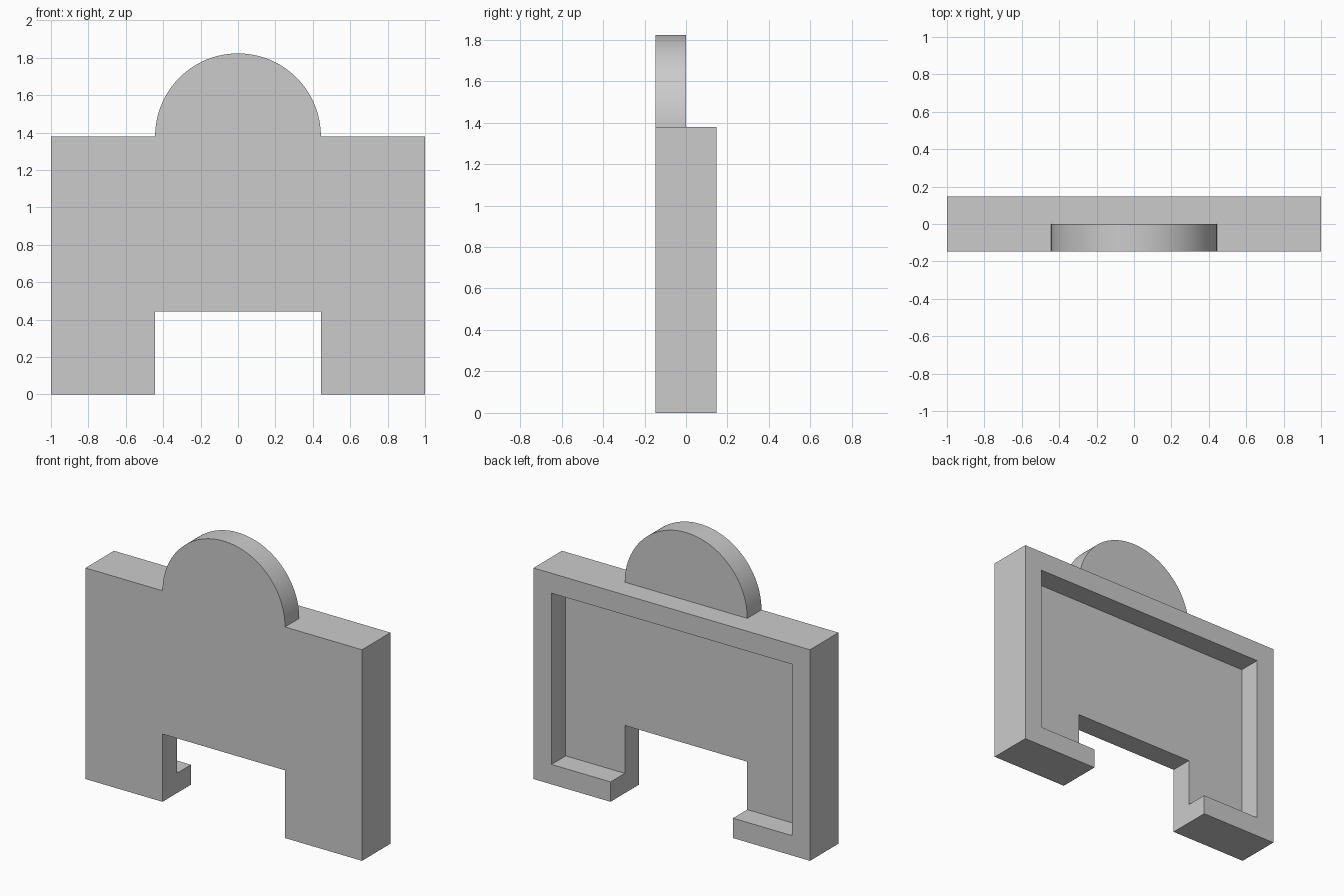
import bpy, bmesh, math

cube = bpy.data.objects.get("Cube")
if cube:
    bpy.data.objects.remove(cube, do_unlink=True)

HALF_W, HALF_D = 1.0, 0.147     # overall half width and half depth
TOP, R, RIM = 1.38, 0.443, 0.13  # shoulder height, arch radius, rim width

grey = bpy.data.materials.new("plain grey")
grey.use_nodes = True
colour = (0.6, 0.6, 0.6, 1)
grey.diffuse_color = colour
grey.node_tree.nodes["Principled BSDF"].inputs["Base Color"].default_value = colour


def extrude_profile(name, points, y0, y1):
    """Solid from an x-z outline, extruded along y."""
    bm = bmesh.new()
    face = bm.faces.new([bm.verts.new((x, y0, z)) for x, z in points])
    new = bmesh.ops.extrude_face_region(bm, geom=[face])["geom"]
    verts = [v for v in new if isinstance(v, bmesh.types.BMVert)]
    bmesh.ops.translate(bm, verts=verts, vec=(0, y1 - y0, 0))
    bmesh.ops.recalc_face_normals(bm, faces=bm.faces)
    mesh = bpy.data.meshes.new(name)
    bm.to_mesh(mesh)
    bm.free()
    mesh.materials.append(grey)
    obj = bpy.data.objects.new(name, mesh)
    bpy.context.collection.objects.link(obj)
    return obj


def rectangle(half, z0, z1):
    return [(-half, z0), (half, z0), (half, z1), (-half, z1)]


def cut(obj, cutter):
    """Subtract the cutter, then remove it."""
    cutter.hide_render = True
    mod = obj.modifiers.new("cut", "BOOLEAN")
    mod.operation, mod.solver, mod.object = "DIFFERENCE", "EXACT", cutter
    bpy.ops.object.select_all(action="DESELECT")
    obj.select_set(True)
    bpy.context.view_layer.objects.active = obj
    bpy.ops.object.modifier_apply(modifier=mod.name)
    bpy.data.objects.remove(cutter, do_unlink=True)


# Gate outline with a doorway below and a round arch on top
steps = 64
arch = [(R * math.cos(math.pi * i / steps), TOP + R * math.sin(math.pi * i / steps))
        for i in range(steps + 1)]
outline = ([(-HALF_W, 0), (-R, 0), (-R, R), (R, R), (R, 0), (HALF_W, 0), (HALF_W, TOP)]
           + arch + [(-HALF_W, TOP)])
panel = extrude_profile("gate_panel", outline, -HALF_D, HALF_D)

# The arch is only half as deep as the body
cut(panel, extrude_profile("arch_cutter", rectangle(HALF_W + 0.2, TOP, 2.2), 0, 0.4))

# Recess in the back, leaving a rim
cut(panel, extrude_profile("recess_cutter", rectangle(HALF_W - RIM, RIM, TOP - RIM), 0, 0.4))

bpy.ops.object.shade_smooth_by_angle(angle=math.radians(30))
